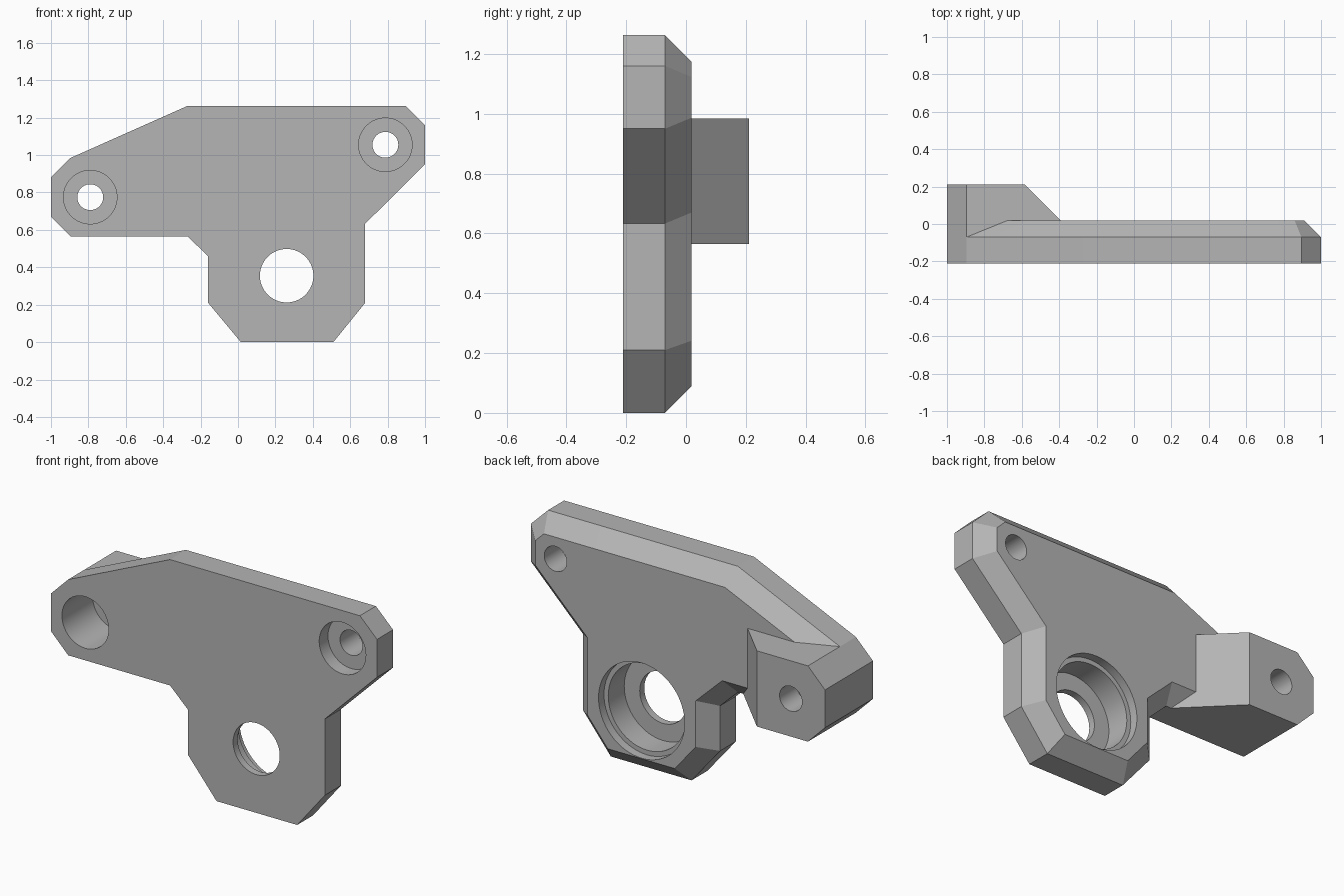
import bpy, bmesh, math
from mathutils import Vector

cube = bpy.data.objects.get("Cube")
if cube:
    bpy.data.objects.remove(cube, do_unlink=True)

FRONT, RIM, BACK, BOSS = -0.21, -0.07, 0.018, 0.21

grey = bpy.data.materials.new("light_grey")
grey.use_nodes = True
colour = (0.46, 0.46, 0.46, 1)
grey.diffuse_color = colour
grey.node_tree.nodes["Principled BSDF"].inputs["Base Color"].default_value = colour


def loft(name, rings):
    """Closed solid through rings of equal length, each ring a list of (x, y, z)."""
    bm = bmesh.new()
    loops = [[bm.verts.new(p) for p in ring] for ring in rings]
    for a, b in zip(loops, loops[1:]):
        for i in range(len(a)):
            j = (i + 1) % len(a)
            bm.faces.new((a[i], a[j], b[j], b[i]))
    bm.faces.new(loops[0])
    bm.faces.new(loops[-1])
    bmesh.ops.recalc_face_normals(bm, faces=bm.faces)
    mesh = bpy.data.meshes.new(name)
    bm.to_mesh(mesh)
    bm.free()
    mesh.materials.append(grey)
    obj = bpy.data.objects.new(name, mesh)
    bpy.context.collection.objects.link(obj)
    return obj


def at(points, y):
    return [(x, y, z) for x, z in points]


def inset(points, d):
    """Mitred inward offset of a counter-clockwise outline."""
    pts = [Vector(p) for p in points]
    result = []
    for i, p in enumerate(pts):
        u = (p - pts[i - 1]).normalized()
        v = (pts[(i + 1) % len(pts)] - p).normalized()
        m, n = Vector((-u.y, u.x)), Vector((-v.y, v.x))
        result.append(p + (m + n) * d / (1 + m.dot(n)))
    return result


def stepped_bore(name, x, z, profile, sides=64):
    """Round cutter along y; profile holds (y, radius) pairs."""
    angles = [math.tau * i / sides for i in range(sides)]
    return loft(name, [[(x + r * math.cos(a), y, z + r * math.sin(a)) for a in angles]
                       for y, r in profile])


def combine(target, tool, operation):
    mod = target.modifiers.new(tool.name, 'BOOLEAN')
    mod.operation, mod.object, mod.solver = operation, tool, 'EXACT'
    graph = bpy.context.evaluated_depsgraph_get()
    graph.update()
    mesh = bpy.data.meshes.new_from_object(target.evaluated_get(graph))
    target.modifiers.clear()
    target.data = mesh
    bpy.data.objects.remove(tool, do_unlink=True)


# Plate with a bevelled back rim
outline = [(-1, .67), (-.895, .565), (-.27, .565), (-.16, .46), (-.16, .21),
           (.015, 0), (.51, 0), (.68, .21), (.68, .633), (1, .95), (1, 1.16),
           (.895, 1.263), (-.27, 1.263), (-.895, .985), (-1, .88)]
plate = loft("bracket_plate", [at(outline, FRONT), at(outline, RIM),
                               at(inset(outline, BACK - RIM), BACK)])

# Rear standoff with a sloped inner side
def boss_outline(edge):
    return [(-1, .67), (-.895, .565), (edge, .565), (edge, .985), (-.895, .985), (-1, .88)]

boss = loft("standoff", [at(boss_outline(-.302), RIM), at(boss_outline(-.582), BOSS)])
combine(plate, boss, 'UNION')

# Counterbored screw holes
for name, x, z, floor in (("right_screw", -.79, .775, .06), ("left_screw", .788, 1.055, -.133)):
    bore = stepped_bore(name, x, z, [(-.4, .143), (floor, .143), (floor, .069), (.4, .069)])
    combine(plate, bore, 'DIFFERENCE')

# Bearing seat, opening to the back
seat = stepped_bore("bearing_seat", .26, .355,
                    [(-.4, .143), (-.17, .143), (-.17, .238), (-.03, .238),
                     (-.03, .264), (.4, .264)])
combine(plate, seat, 'DIFFERENCE')

bpy.ops.object.select_all(action='DESELECT')
plate.select_set(True)
bpy.context.view_layer.objects.active = plate
bpy.ops.object.shade_smooth_by_angle(angle=math.radians(20))
